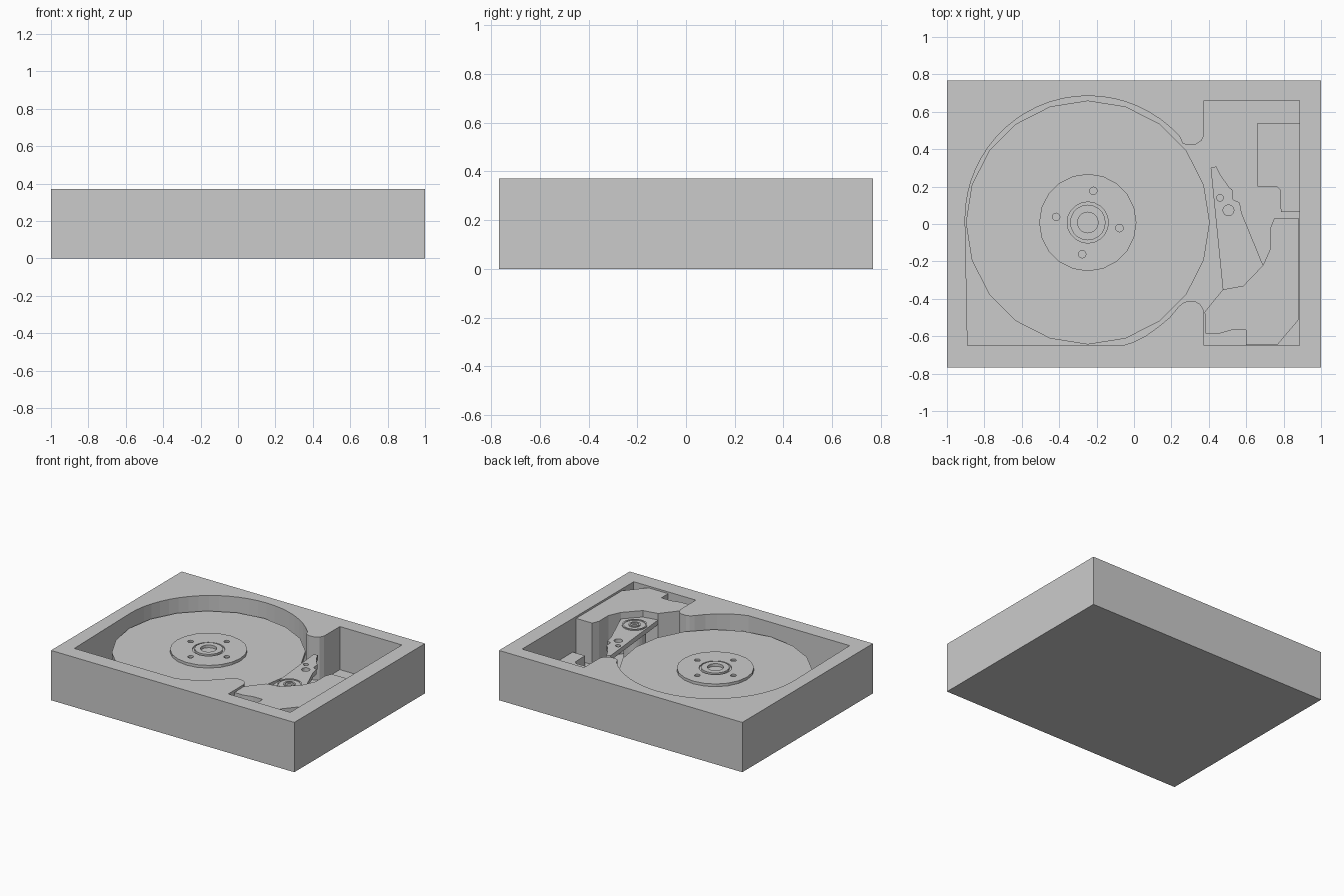
import bpy, bmesh
from math import cos, sin, radians, pi

if "Cube" in bpy.data.objects:
    bpy.data.objects.remove(bpy.data.objects["Cube"])


def finish(name, bm, smooth=False):
    bmesh.ops.recalc_face_normals(bm, faces=bm.faces)
    mesh = bpy.data.meshes.new(name)
    bm.to_mesh(mesh)
    bm.free()
    ob = bpy.data.objects.new(name, mesh)
    bpy.context.collection.objects.link(ob)
    if smooth:
        bpy.ops.object.select_all(action='DESELECT')
        ob.select_set(True)
        bpy.context.view_layer.objects.active = ob
        bpy.ops.object.shade_smooth_by_angle(angle=radians(25))
    return ob


def prism(name, pts, z0, z1):
    """Extrude a plan outline from z0 to z1."""
    bm = bmesh.new()
    face = bm.faces.new([bm.verts.new((x, y, z0)) for x, y in pts])
    ext = bmesh.ops.extrude_face_region(bm, geom=[face])
    for v in ext['geom']:
        if isinstance(v, bmesh.types.BMVert):
            v.co.z = z1
    return finish(name, bm)


def lathe(name, centre, profile, n, smooth=False):
    """Closed solid turned about a vertical axis; the profile starts and ends on r = 0."""
    bm = bmesh.new()
    rings = []
    for r, z in profile:
        if r == 0:
            rings.append([bm.verts.new((*centre, z))] * n)
        else:
            rings.append([bm.verts.new((centre[0] + r * cos(2 * pi * i / n),
                                        centre[1] + r * sin(2 * pi * i / n), z))
                          for i in range(n)])
    for a, b in zip(rings, rings[1:]):
        for i in range(n):
            j = (i + 1) % n
            bm.faces.new(list(dict.fromkeys((a[i], a[j], b[j], b[i]))))
    return finish(name, bm, smooth)


def drill(name, centre, r, z0, z1, n=16):
    return lathe(name, centre, [(0, z0), (r, z0), (r, z1), (0, z1)], n)


def cut(target, cutters):
    for c in cutters:
        c.hide_render = True
        m = target.modifiers.new('cut', 'BOOLEAN')
        m.operation, m.solver, m.object = 'DIFFERENCE', 'EXACT', c
        bpy.context.view_layer.objects.active = target
        bpy.ops.object.modifier_apply(modifier=m.name)
        bpy.data.objects.remove(c)


FLOOR, TOP = 0.05, 0.37
SPIN = (-0.247, 0.008)

# Case: solid block with the disc bay and the arm bay cut out as one outline
case = prism('case', [(-1, -.767), (1, -.767), (1, .767), (-1, .767)], 0, TOP)
arc = [(-.245 + .658 * cos(radians(a)), .027 + .658 * sin(radians(a)))
       for a in range(42, 181, 6)]
outline = ([(.885, -.65), (.885, .66), (.375, .66), (.375, .475), (.36, .445),
            (.33, .425), (.29, .422), (.26, .43)] + arc +
           [(-.89, -.65), (-.06, -.65), (0, -.63), (.06, -.6), (.13, -.55),
            (.19, -.5), (.24, -.44), (.265, -.42), (.29, -.412), (.33, -.415),
            (.355, -.43), (.375, -.465), (.375, -.65)])
cut(case, [prism('case_cutter', outline, FLOOR, TOP + .1)])

# Disc, spindle and clamp plate with groove, centre recess and four screw holes
lathe('disc', SPIN, [(0, .235), (.652, .235), (.652, .265), (0, .265)], 20)
lathe('spindle', SPIN, [(0, FLOOR - .01), (.2, FLOOR - .01), (.2, .24), (0, .24)], 20)
clamp = lathe('clamp_plate', SPIN,
              [(0, .26), (.26, .26), (.26, .285), (.11, .285), (.11, .275),
               (.095, .275), (.095, .29), (.055, .29), (.055, .27), (0, .27)], 20)
cut(clamp, [drill('screw_cutter',
                  (SPIN[0] + .172 * cos(radians(a)), SPIN[1] + .172 * sin(radians(a))),
                  .02, .272, .4, 12) for a in (80, 170, 260, 350)])

# Swinging arm with two holes and its pivot
arm = prism('arm', [(.41, .3), (.44, .308), (.46, .265), (.51, .195), (.525, .185),
                    (.53, .13), (.565, .115), (.575, .06), (.69, -.22),
                    (.585, -.33), (.475, -.35)], .275, .31)
cut(arm, [drill('hole_cutter', c, r, .2, .4)
          for c, r in (((.46, .14), .018), ((.505, .073), .029))])
PIVOT = (.555, -.19)
lathe('pivot_cap', PIVOT, [(0, .3), (.085, .3), (.085, .318), (.074, .318), (.074, .313),
                           (.04, .313), (.04, .32), (.028, .32), (.028, .314),
                           (.015, .314), (.015, .308), (0, .308)], 24)
lathe('pivot_post', PIVOT, [(0, FLOOR - .01), (.075, FLOOR - .01), (.075, .28), (0, .28)], 24)

# Magnet block filling the front corner of the arm bay
prism('magnet_block', [(.882, .03), (.75, .03), (.73, -.02), (.73, -.13), (.69, -.22),
                       (.585, -.33), (.475, -.35), (.378, -.47), (.382, -.585),
                       (.45, -.588), (.52, -.568), (.6, -.568), (.6, -.648),
                       (.765, -.648), (.882, -.51)], FLOOR - .01, .358)

# Low connector block at the back of the arm bay
prism('connector_block', [(.89, .54), (.66, .54), (.66, .2), (.765, .2), (.782, .18),
                          (.785, .065), (.89, .065)], FLOOR - .01, .12)
